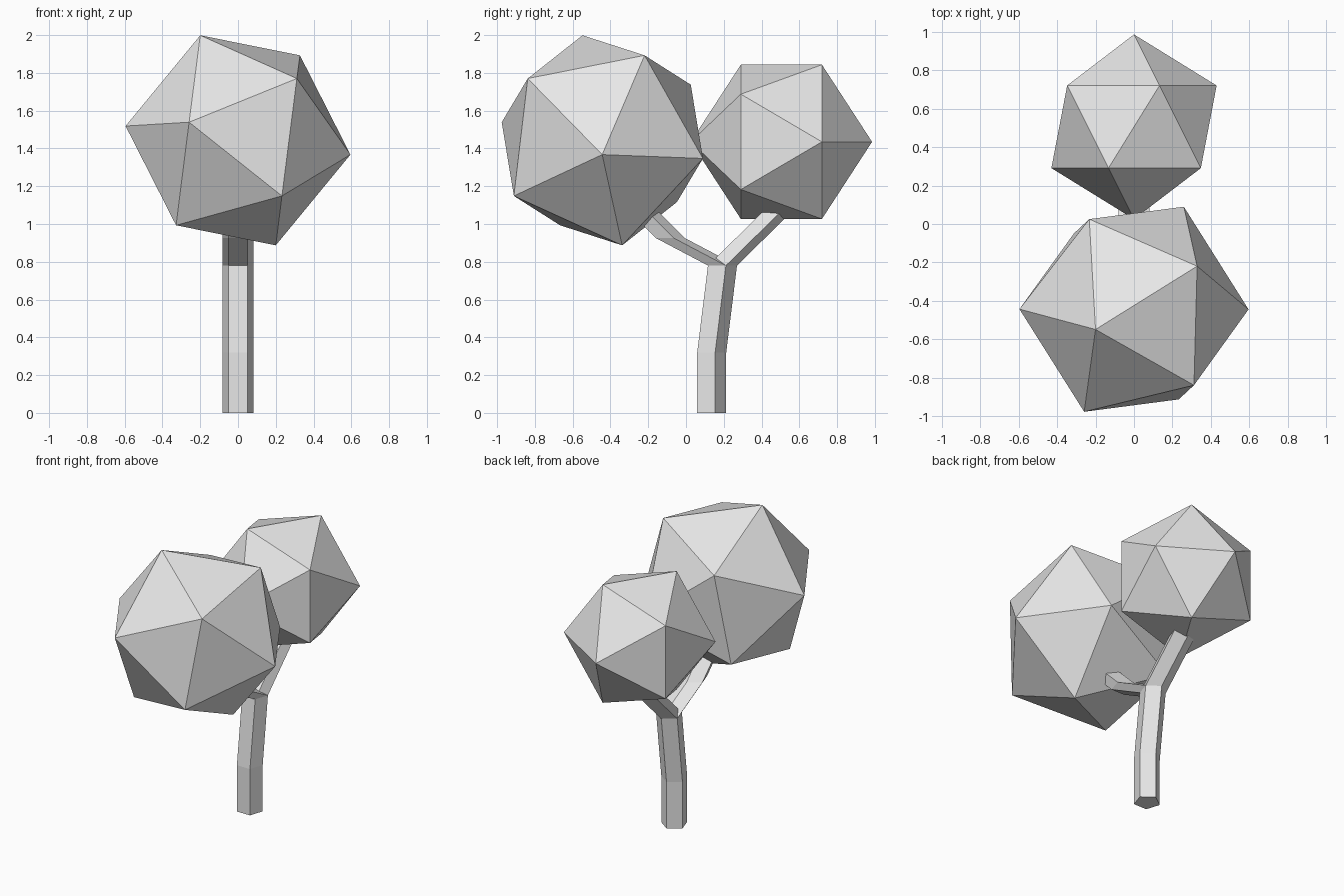
import bpy, bmesh, math
from mathutils import Matrix, Vector

old = bpy.data.objects.get("Cube")
if old:
    bpy.data.objects.remove(old, do_unlink=True)

GREY = (0.8, 0.8, 0.8, 1)
grey = bpy.data.materials.new("plain grey")
grey.use_nodes = True
grey.diffuse_color = GREY
bsdf = next(n for n in grey.node_tree.nodes if n.type == 'BSDF_PRINCIPLED')
bsdf.inputs["Base Color"].default_value = GREY


def finish(name, bm):
    bmesh.ops.recalc_face_normals(bm, faces=bm.faces[:])
    mesh = bpy.data.meshes.new(name)
    bm.to_mesh(mesh)
    bm.free()
    mesh.materials.append(grey)
    obj = bpy.data.objects.new(name, mesh)
    bpy.context.collection.objects.link(obj)
    return obj


def limb(name, path, radius=0.085, sides=5):
    """Level pentagon rings stacked along a path of (y, z) points."""
    bm = bmesh.new()
    rings = []
    for y, z in path:
        ring = []
        for i in range(sides):
            a = math.pi / 2 + i * math.tau / sides
            ring.append(bm.verts.new((radius * math.cos(a), y + radius * math.sin(a), z)))
        rings.append(ring)
    for low, high in zip(rings, rings[1:]):
        for i in range(sides):
            j = (i + 1) % sides
            bm.faces.new((low[i], low[j], high[j], high[i]))
    bm.faces.new(rings[0][::-1])
    bm.faces.new(rings[-1])
    return finish(name, bm)


def crown(name, center, radius, pole, neighbour):
    """Icosahedron with one corner along pole and the next towards neighbour."""
    z = Vector(pole).normalized()
    n = Vector(neighbour)
    x = (n - z * n.dot(z)).normalized()
    turn = Matrix((x, z.cross(x), z)).transposed().to_4x4()
    bm = bmesh.new()
    bmesh.ops.create_icosphere(bm, subdivisions=1, radius=radius,
                               matrix=Matrix.Translation(center) @ turn)
    return finish(name, bm)


# Bent trunk that carries on into the back branch
limb("trunk", [(0.128, 0), (0.128, 0.32), (0.185, 0.78), (0.47, 1.06)])

# Front branch forking off at the top of the trunk
limb("front_branch", [(0.185, 0.78), (-0.09, 0.925), (-0.225, 1.06)])

# Two faceted leaf crowns
crown("front_crown", (0, -0.443, 1.443), 0.6, (-0.2, -0.105, 0.556), (-0.26, -0.535, 0.096))
crown("back_crown", (0, 0.505, 1.435), 0.48, (0, 1, 0), (1, 0, 0))
